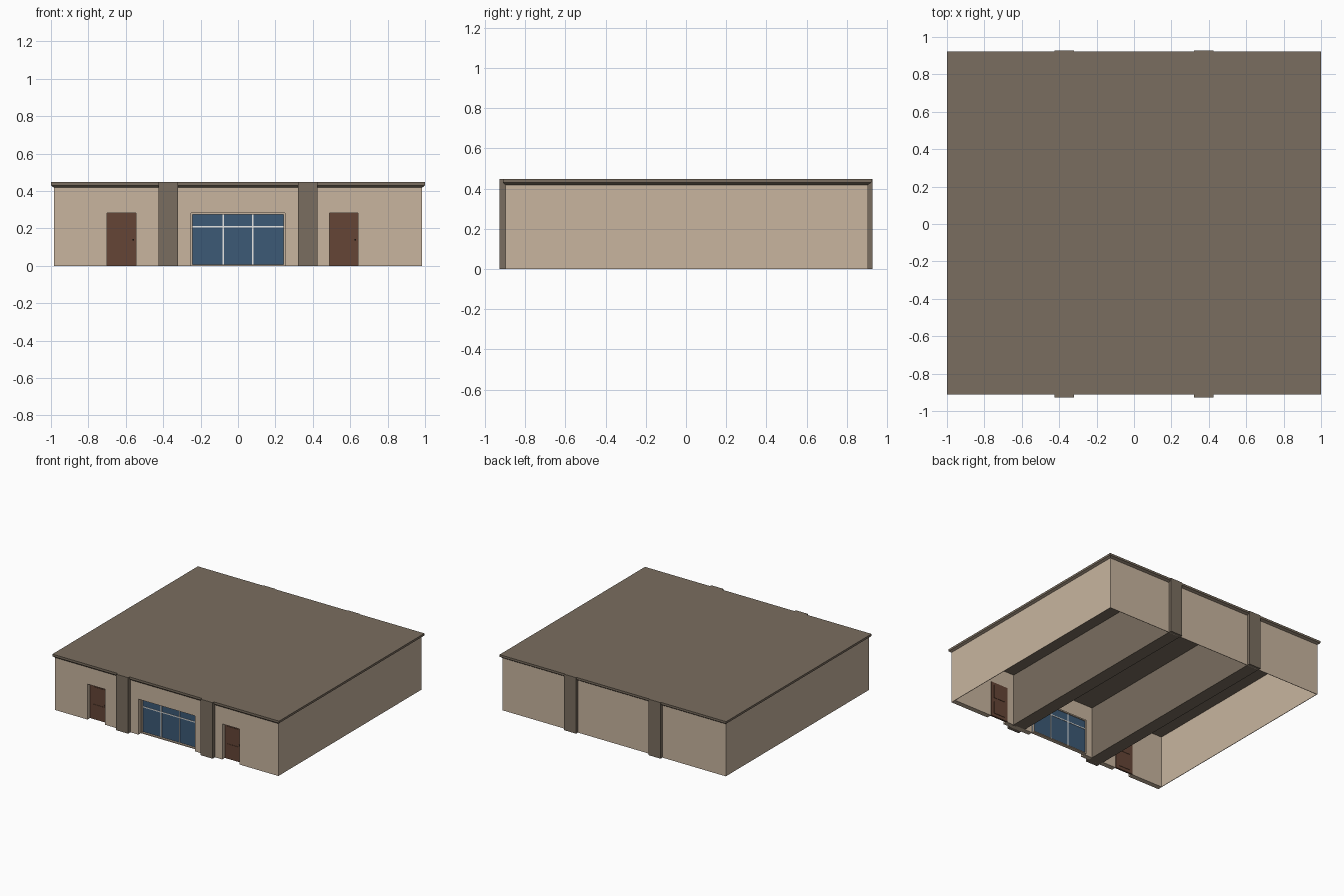
import bpy
import bmesh

cube = bpy.data.objects.get("Cube")
if cube:
    bpy.data.objects.remove(cube, do_unlink=True)


def material(name, rgb):
    mat = bpy.data.materials.new(name)
    mat.use_nodes = True
    color = (*rgb, 1)
    mat.diffuse_color = color
    mat.node_tree.nodes["Principled BSDF"].inputs["Base Color"].default_value = color
    return mat


TAN = material("tan_wall", (0.58, 0.46, 0.345))
TAUPE = material("taupe_trim", (0.195, 0.155, 0.115))
BROWN = material("brown_door", (0.13, 0.06, 0.037))
BLUE = material("blue_glass", (0.045, 0.1, 0.18))
WHITE = material("white_bars", (0.8, 0.8, 0.78))
DARK = material("dark_metal", (0.03, 0.025, 0.02))


def mesh_object(name, bm, mat):
    bmesh.ops.recalc_face_normals(bm, faces=bm.faces)
    mesh = bpy.data.meshes.new(name)
    bm.to_mesh(mesh)
    bm.free()
    mesh.materials.append(mat)
    obj = bpy.data.objects.new(name, mesh)
    bpy.context.collection.objects.link(obj)
    return obj


def add_box(bm, x, y, z):
    """Add a box given (low, high) ranges on each axis."""
    verts = bmesh.ops.create_cube(bm, size=1)["verts"]
    for v in verts:
        v.co = [r[0] if c < 0 else r[1] for c, r in zip(v.co, (x, y, z))]
    return verts


def boxes(name, mat, *ranges):
    bm = bmesh.new()
    for r in ranges:
        add_box(bm, *r)
    return mesh_object(name, bm, mat)


FRONT, BACK, SIDE = -0.898, 0.905, 0.985
EAVE, TOP = 0.418, 0.447
REVEAL = 0.04      # depth of the front openings
THIN = 0.004
HEAD = 0.283       # top of doors and window
DOORS = {"right": (-0.70, -0.545), "left": (0.49, 0.642)}
WINDOW = (-0.25, 0.25)

# Side and back walls
for side, s in (("left", 1), ("right", -1)):
    xs = sorted((s * SIDE, s * (SIDE - THIN)))
    boxes(side + "_wall", TAN, (xs, (FRONT, BACK), (0, EAVE)))
boxes("back_wall", TAN, ((-SIDE, SIDE), (BACK - THIN, BACK), (0, EAVE)))

# Front wall: piers between the openings and a lintel strip above
openings = [DOORS["right"], WINDOW, DOORS["left"]]
edges = [-SIDE] + [x for o in openings for x in o] + [SIDE]
depth = (FRONT, FRONT + REVEAL)
piers = [((a, b), depth, (0, HEAD)) for a, b in zip(edges[::2], edges[1::2])]
boxes("front_wall", TAN, ((-SIDE, SIDE), depth, (HEAD, EAVE)), *piers)

# Roof slab with an outward sloping cornice
bm = bmesh.new()
verts = add_box(bm, (-1, 1), (-0.911, 0.922), (0.43, TOP))
under = min(bm.faces, key=lambda f: f.calc_center_median().z)
ring = bmesh.ops.extrude_face_region(bm, geom=[under])["geom"]
for v in [g for g in ring if isinstance(g, bmesh.types.BMVert)]:
    v.co = (SIDE if v.co.x > 0 else -SIDE, BACK if v.co.y > 0 else FRONT, EAVE)
if under.is_valid:
    bmesh.ops.delete(bm, geom=[under], context="FACES_ONLY")
mesh_object("roof", bm, TAUPE)

# Partition walls that pass through and end as pilasters
for side, s in (("left", 1), ("right", -1)):
    xs = sorted((s * 0.32, s * 0.426))
    boxes(side + "_partition", TAUPE, (xs, (-0.928, 0.928), (0, TOP)))

# Panelled doors with handles
for side, (x0, x1) in DOORS.items():
    bm = bmesh.new()
    y = FRONT + REVEAL
    add_box(bm, (x0, x1), (y - 0.008, y + 0.006), (0, HEAD))
    for low, high in ((0.025, 0.12), (0.155, 0.26)):
        add_box(bm, (x0 + 0.025, x1 - 0.025), (y - 0.011, y + 0.009), (low, high))
    mesh_object(side + "_door", bm, BROWN)
    boxes(side + "_door_handle", DARK,
          ((x1 - 0.019, x1 - 0.011), (y - 0.022, y - 0.005), (0.134, 0.144)))

# Window frame around the opening
y0, y1 = FRONT + REVEAL - 0.01, FRONT + 0.06
x0, x1 = WINDOW
boxes("window_frame", TAN,
      ((x0, x0 + 0.008), (y0, y1), (0, HEAD)),
      ((x1 - 0.008, x1), (y0, y1), (0, HEAD)),
      ((x0, x1), (y0, y1), (HEAD - 0.01, HEAD)),
      ((x0, x1), (y0, y1), (0, 0.008)))

# Glass with slim bars on both faces
glass_y = (FRONT + 0.046, FRONT + 0.052)
bar_y = (FRONT + 0.043, FRONT + 0.055)
boxes("window_glass", BLUE, ((x0, x1), glass_y, (0.004, HEAD - 0.004)))
bars = [((x - 0.004, x + 0.004), bar_y, (0.008, 0.273)) for x in (-0.08, 0.08)]
boxes("window_bars", WHITE, ((x0, x1), bar_y, (0.204, 0.212)), *bars)
